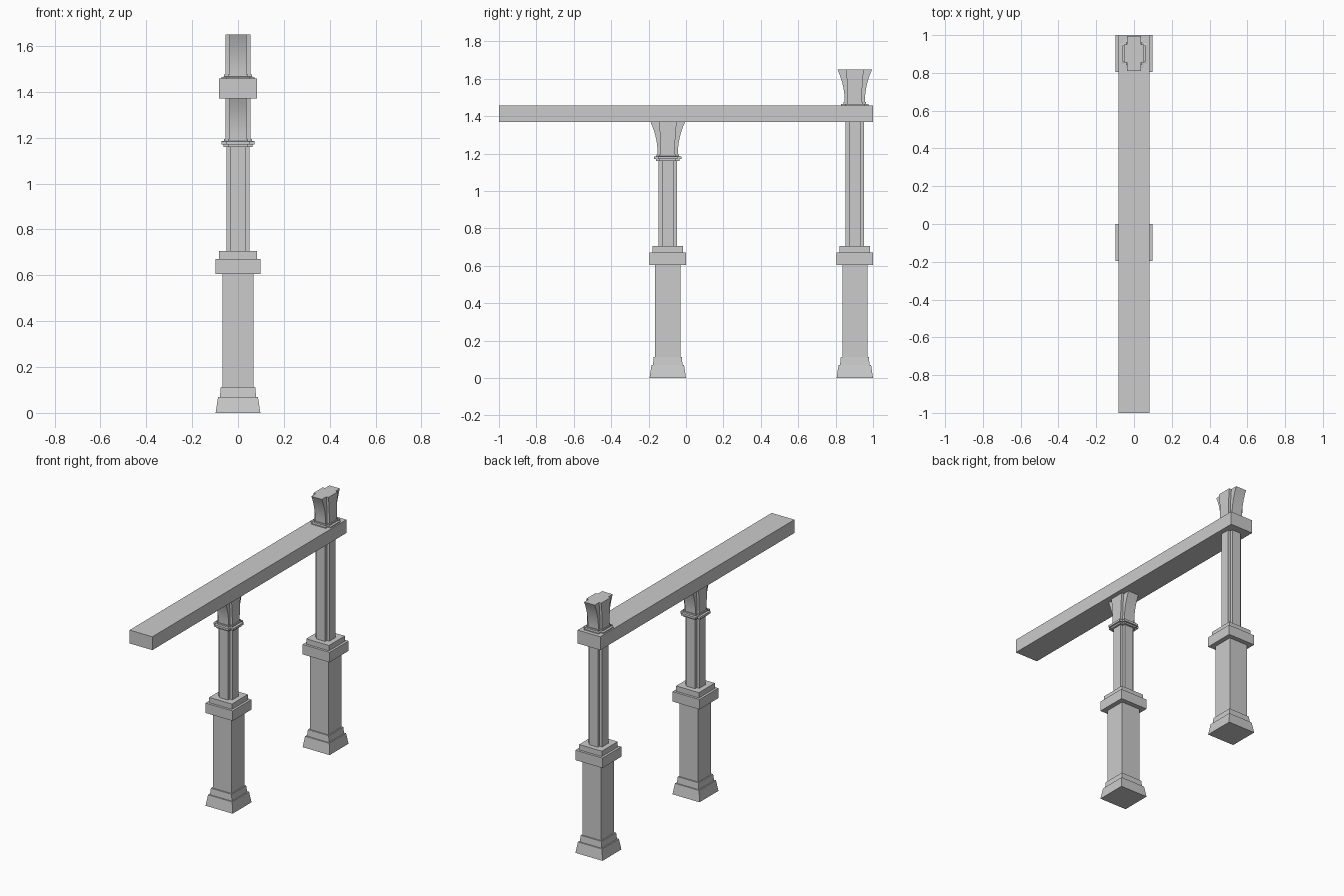
import bpy, bmesh, math

if "Cube" in bpy.data.objects:
    bpy.data.objects.remove(bpy.data.objects["Cube"])


def square(h, z):
    return [(-h, -h, z), (h, -h, z), (h, h, z), (-h, h, z)]


def cross(hx, hy, ax, ay, z):
    # plus outline: arms reach hx / hy, inner corners at (ax, ay)
    quarter = [(hx, ay), (ax, ay), (ax, hy)]
    pts = quarter + [(-x, y) for x, y in reversed(quarter)]
    pts += [(-x, -y) for x, y in pts]
    return [(x, y, z) for x, y in pts]


def loft(name, sections, y=0.0, smooth=False):
    # closed solid through a stack of matching outlines
    bm = bmesh.new()
    rings = [[bm.verts.new(p) for p in s] for s in sections]
    n = len(rings[0])
    for a, b in zip(rings, rings[1:]):
        for i in range(n):
            j = (i + 1) % n
            bm.faces.new((a[i], a[j], b[j], b[i]))
    bm.faces.new(rings[0][::-1])
    bm.faces.new(rings[-1])
    bmesh.ops.recalc_face_normals(bm, faces=bm.faces)
    me = bpy.data.meshes.new(name)
    bm.to_mesh(me)
    bm.free()
    ob = bpy.data.objects.new(name, me)
    ob.location.y = y
    bpy.context.collection.objects.link(ob)
    if smooth:
        bpy.ops.object.select_all(action='DESELECT')
        ob.select_set(True)
        bpy.context.view_layer.objects.active = ob
        bpy.ops.object.shade_smooth_by_angle(angle=math.radians(30))
    return ob


def post(label, y, top):
    neck = top - 0.21
    # pedestal: flared plinth, step, square shaft, two-step cap
    loft(label + "_pedestal", [
        square(0.0975, 0), square(0.087, 0.07), square(0.079, 0.07),
        square(0.075, 0.112), square(0.067, 0.112), square(0.067, 0.605),
        square(0.0975, 0.605), square(0.0975, 0.67),
        square(0.082, 0.67), square(0.082, 0.705)], y)
    # notched upper shaft
    loft(label + "_shaft", [cross(0.05, 0.05, 0.032, 0.032, z)
                            for z in (0.705, neck)], y)
    # collar mouldings
    loft(label + "_collar", [
        cross(h, h, a, a, neck + z) for h, a, z in (
            (0.063, 0.044, 0), (0.063, 0.044, 0.01), (0.073, 0.052, 0.01),
            (0.073, 0.052, 0.024), (0.06, 0.043, 0.026), (0.06, 0.043, 0.035))], y)
    # capital: arms flare along the beam in a concave curve
    z0, steps = neck + 0.035, 10
    sections = []
    for i in range(steps + 1):
        t = i / steps
        sections.append(cross(0.054, 0.054 + 0.039 * t ** 2.1, 0.038, 0.038 + 0.010 * t ** 2.1,
                              z0 + (top - z0) * t))
    loft(label + "_capital", sections, y, smooth=True)


post("front_post", -0.0975, 1.37)
post("rear_post", 0.9025, 1.65)

# long beam resting on the front post, pierced by the rear one
beam = loft("beam", [square(1, 1.37), square(1, 1.457)])
beam.scale.x = 0.082
